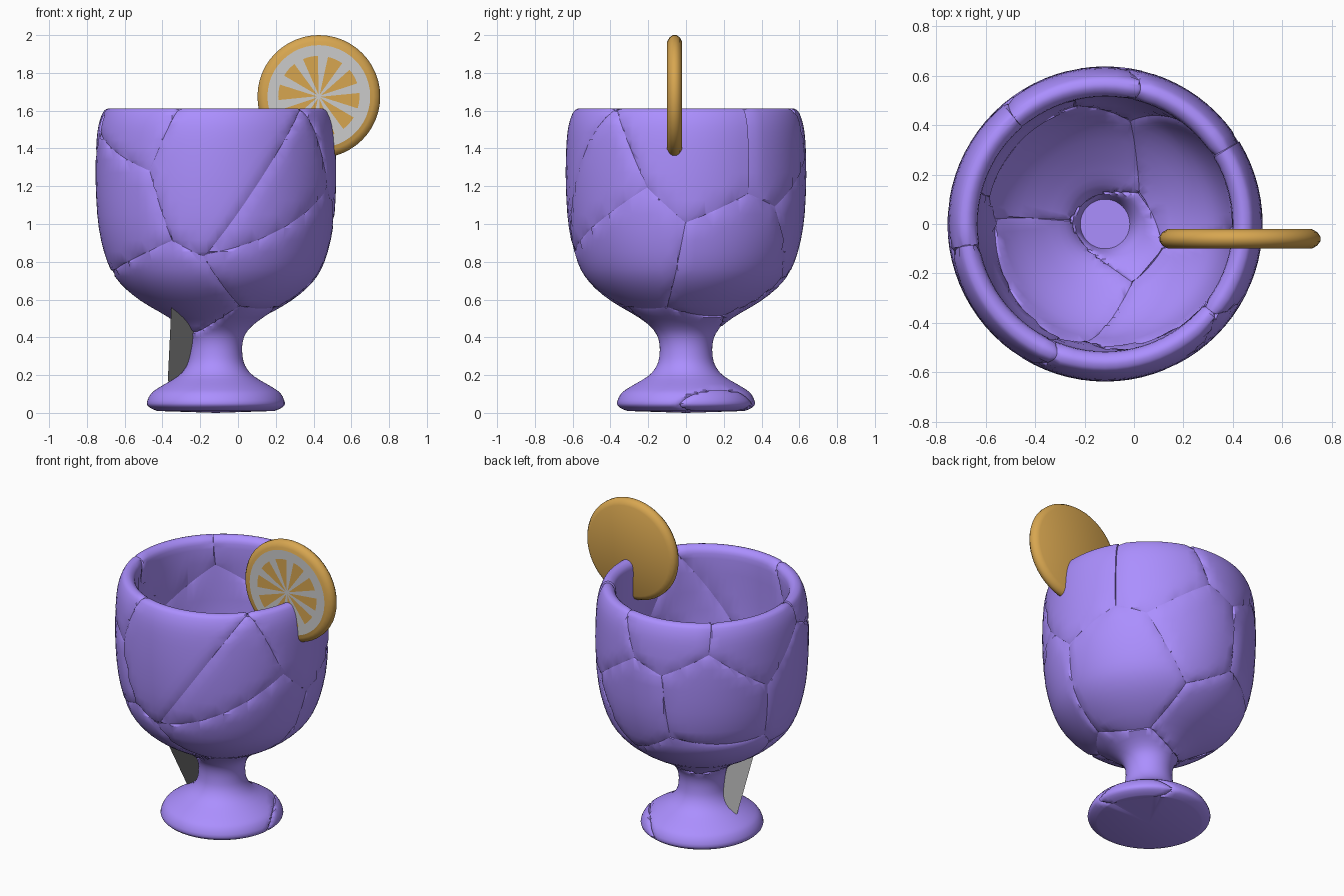
import bpy, bmesh, math
from mathutils import Vector, Matrix

if "Cube" in bpy.data.objects:
    bpy.data.objects.remove(bpy.data.objects["Cube"])

def material(name, rgb):
    m = bpy.data.materials.new(name)
    m.diffuse_color = (*rgb, 1)
    m.use_nodes = True
    m.node_tree.nodes["Principled BSDF"].inputs["Base Color"].default_value = m.diffuse_color
    return m

PURPLE = material("purple", (0.41, 0.275, 1.0))
ORANGE = material("orange", (0.68, 0.38, 0.08))
DARK = material("dark_grey", (0.28, 0.28, 0.28))

def add_object(name, bm, mat=None):
    me = bpy.data.meshes.new(name)
    bm.to_mesh(me)
    bm.free()
    ob = bpy.data.objects.new(name, me)
    bpy.context.collection.objects.link(ob)
    if mat:
        me.materials.append(mat)
    return ob

def spline(pts, n=3):
    # Catmull-Rom smoothing of a (radius, height) profile
    P = [Vector(p) for p in pts]
    P = [P[0]] + P + [P[-1]]
    out = []
    for a, b, c, d in zip(P, P[1:], P[2:], P[3:]):
        for i in range(n):
            t = i / n
            out.append(0.5 * (2*b + (c-a)*t + (2*a-5*b+4*c-d)*t*t + (3*b-a-3*c+d)*t**3))
    return out + [P[-1]]

def lathe(profile, steps):
    bm = bmesh.new()
    vs = [bm.verts.new((max(r, 0), 0, z)) for r, z in profile]
    es = [bm.edges.new(p) for p in zip(vs, vs[1:])]
    bmesh.ops.spin(bm, geom=vs + es, cent=(0, 0, 0), axis=(0, 0, 1),
                   angle=math.tau, steps=steps)
    bmesh.ops.remove_doubles(bm, verts=bm.verts, dist=0.0005)
    bmesh.ops.recalc_face_normals(bm, faces=bm.faces)
    return bm

# Goblet profile: foot, stem, outer bowl, rim, inner bowl and floor
outer = [(0.31, 0.01), (0.345, 0.025), (0.366, 0.05), (0.345, 0.10), (0.30, 0.135),
         (0.20, 0.195), (0.155, 0.25), (0.14, 0.31), (0.143, 0.38), (0.172, 0.44),
         (0.25, 0.505), (0.40, 0.595), (0.51, 0.69), (0.575, 0.80), (0.62, 0.98),
         (0.636, 1.2), (0.634, 1.4), (0.622, 1.52), (0.598, 1.59), (0.575, 1.61),
         (0.548, 1.61), (0.522, 1.585), (0.515, 1.54)]
inner = [(0.515, 1.54), (0.52, 1.2), (0.505, 1.0), (0.46, 0.83), (0.38, 0.72),
         (0.26, 0.62), (0.16, 0.55), (0.12, 0.50), (0.10, 0.44)]
profile = [(0, 0)] + spline(outer) + spline(inner)[1:] + [(0, 0.44)]
goblet = lathe([tuple(p) for p in profile], 80)

# Fracture the goblet into solid cells round these seeds
seeds = [Vector(s) for s in [
    (0.08, -0.60, 1.38), (0.41, -0.50, 1.14), (0.46, -0.38, 0.92), (-0.62, -0.20, 1.12),
    (-0.54, -0.42, 1.68), (0.00, 0.00, 0.20), (0.60, 0.06, 1.42), (0.42, 0.30, 0.80),
    (0.33, 0.52, 1.42), (0.50, 0.33, -0.03), (-0.35, 0.45, 1.10), (-0.12, 0.60, 1.60),
    (-0.20, 0.35, 0.62), (-0.60, 0.25, 1.55), (-0.35, -0.25, 0.45), (0.10, 0.60, 1.05)]]
for i, s in enumerate(seeds):
    bm = goblet.copy()
    for o in seeds:
        if o is s or not bm.verts:
            continue
        n = (o - s).normalized()
        cut = bmesh.ops.bisect_plane(bm, geom=bm.verts[:] + bm.edges[:] + bm.faces[:],
                                     dist=1e-5, plane_co=(s + o) / 2, plane_no=n,
                                     clear_outer=True)["geom_cut"]
        rim_edges = [e for e in cut if isinstance(e, bmesh.types.BMEdge) and e.is_boundary]
        if rim_edges:
            cap = bmesh.ops.triangle_fill(bm, edges=rim_edges, normal=n, use_beauty=False)
            for f in cap["geom"]:
                if isinstance(f, bmesh.types.BMFace):
                    f.material_index = 1
    if not bm.faces:
        bm.free()
        continue
    # Sink the seams so they read as cracks
    bm.normal_update()
    for v in bm.verts:
        skin = [f.normal for f in v.link_faces if f.material_index == 0]
        if skin and len(skin) < len(v.link_faces):
            v.co -= sum(skin, Vector()).normalized() * 0.009
    for f in bm.faces:
        f.material_index = 0
    add_object(f"goblet_shard_{i + 1}", bm, PURPLE).location = (-0.117, 0, 0)
goblet.free()

# Fruit slice hooked over the rim
C = Vector((0.428, -0.06, 1.675))
R, H = 0.325, 0.04
rim = [(0, -H), (R - 0.035, -H), (R - 0.012, -0.027), (R, -0.01), (R, 0.01),
       (R - 0.012, 0.027), (R - 0.035, H), (0, H)]
bm = lathe(rim, 48)
bm.transform(Matrix.Translation(C) @ Matrix.Rotation(math.pi / 2, 4, 'X'))
add_object("fruit_rind", bm, ORANGE)

def face_point(r, a, y):
    return (C.x + r * math.cos(a), C.y - H - y, C.z + r * math.sin(a))

# Pale pith disc on the front face
bm = bmesh.new()
bm.faces.new([bm.verts.new(face_point(0.272, math.tau * i / 48, 0.0015)) for i in range(48)])
add_object("fruit_pith", bm)

# Ten flesh segments
bm = bmesh.new()
for k in range(10):
    a, w = math.radians(30 + 36 * k), math.radians(11)
    pts = [face_point(0.012, a, 0.003)]
    pts += [face_point(0.215, a + w * t, 0.003) for t in (-1, -0.5, 0, 0.5, 1)]
    bm.faces.new([bm.verts.new(p) for p in pts])
add_object("fruit_segments", bm, ORANGE)

# Grey flat sliver slanting from the foot to the underside of the bowl
bm = bmesh.new()
bm.faces.new([bm.verts.new(p) for p in
              [(-0.372, 0.00, 0.165), (-0.235, 0.07, 0.165),
               (-0.215, -0.19, 0.58), (-0.352, -0.26, 0.58)]])
add_object("grey_sliver", bm, DARK)

# Smooth shading
for ob in bpy.data.objects:
    ob.select_set(True)
    bpy.context.view_layer.objects.active = ob
bpy.ops.object.shade_smooth_by_angle(angle=math.radians(40))
